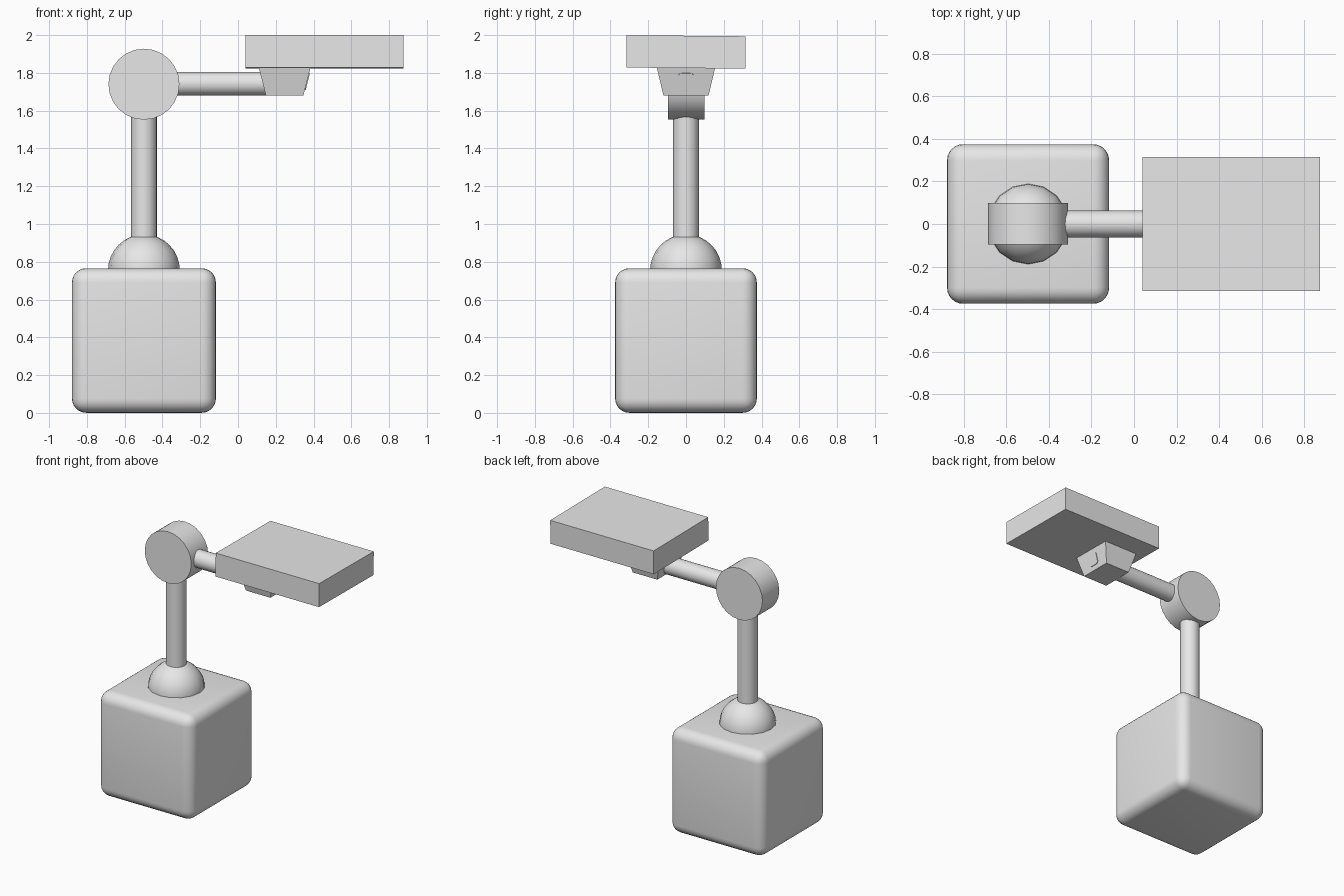
import bpy, bmesh, math
from mathutils import Vector

if "Cube" in bpy.data.objects:
    bpy.data.objects.remove(bpy.data.objects["Cube"])

grey = bpy.data.materials.new("plain grey")
grey.diffuse_color = (0.8, 0.8, 0.8, 1)
grey.use_nodes = True
grey.node_tree.nodes["Principled BSDF"].inputs["Base Color"].default_value = grey.diffuse_color
AXIS_X = -0.498          # the base, post and hinge share this centre line


def finish(name, smooth=True):
    ob = bpy.context.object
    ob.name = name
    ob.data.materials.append(grey)
    if smooth:
        bpy.ops.object.shade_smooth_by_angle(angle=math.radians(35))
    return ob


def block(name, centre, size, rot=(0, 0, 0), top=1.0):
    bpy.ops.mesh.primitive_cube_add(size=1, location=centre, rotation=rot)
    ob = finish(name, False)
    for v in ob.data.vertices:
        v.co = [c * s for c, s in zip(v.co, size)]
    return ob


def rod(name, start, end, radius, sides=32):
    a, b = Vector(start), Vector(end)
    bpy.ops.mesh.primitive_cylinder_add(
        vertices=sides, radius=radius, depth=(b - a).length, location=(a + b) / 2,
        rotation=(b - a).to_track_quat('Z', 'Y').to_euler())
    return finish(name)


# Rounded cube base
base = block("base", (AXIS_X, 0, 0.383), (0.762, 0.75, 0.765))
bevel = base.modifiers.new("rounding", 'BEVEL')
bevel.width, bevel.segments = 0.075, 6
bpy.ops.object.shade_smooth()

# Ball joint, half sunk into the base
bpy.ops.mesh.primitive_uv_sphere_add(segments=16, ring_count=16, radius=0.19,
                                     location=(AXIS_X, 0, 0.755))
finish("ball_joint")

# Upright post, hinge drum and horizontal arm
rod("post", (AXIS_X, 0, 0.8), (AXIS_X, 0, 1.68), 0.068)
rod("hinge", (AXIS_X, -0.096, 1.74), (AXIS_X, 0.098, 1.74), 0.188, 24)
rod("arm", (AXIS_X, 0, 1.743), (0.33, 0, 1.743), 0.063)

# Tapered bracket under the panel
bracket = block("bracket", (0.247, 0, 1.755), (0.275, 0.31, 0.15))
for v in bracket.data.vertices:
    if v.co.z < 0:
        v.co.x *= 0.72
        v.co.y *= 0.77

# Small rounded end cap lying on the sloped outer face of the bracket
cap = block("arm_end_cap", (0.366, 0, 1.755), (0.008, 0.085, 0.09),
            (0, math.atan(0.038 / 0.15), 0))
bm = bmesh.new()
bm.from_mesh(cap.data)
edges = [e for e in bm.edges
         if abs(e.verts[0].co.x - e.verts[1].co.x) > 0.004]
bmesh.ops.bevel(bm, geom=edges, offset=0.02, segments=3, profile=0.5,
                affect='EDGES')
bm.to_mesh(cap.data)
bm.free()

# Flat panel with a very slight tilt
block("panel", (0.458, 0, 1.911), (0.835, 0.63, 0.171), (-0.009, 0, 0))
